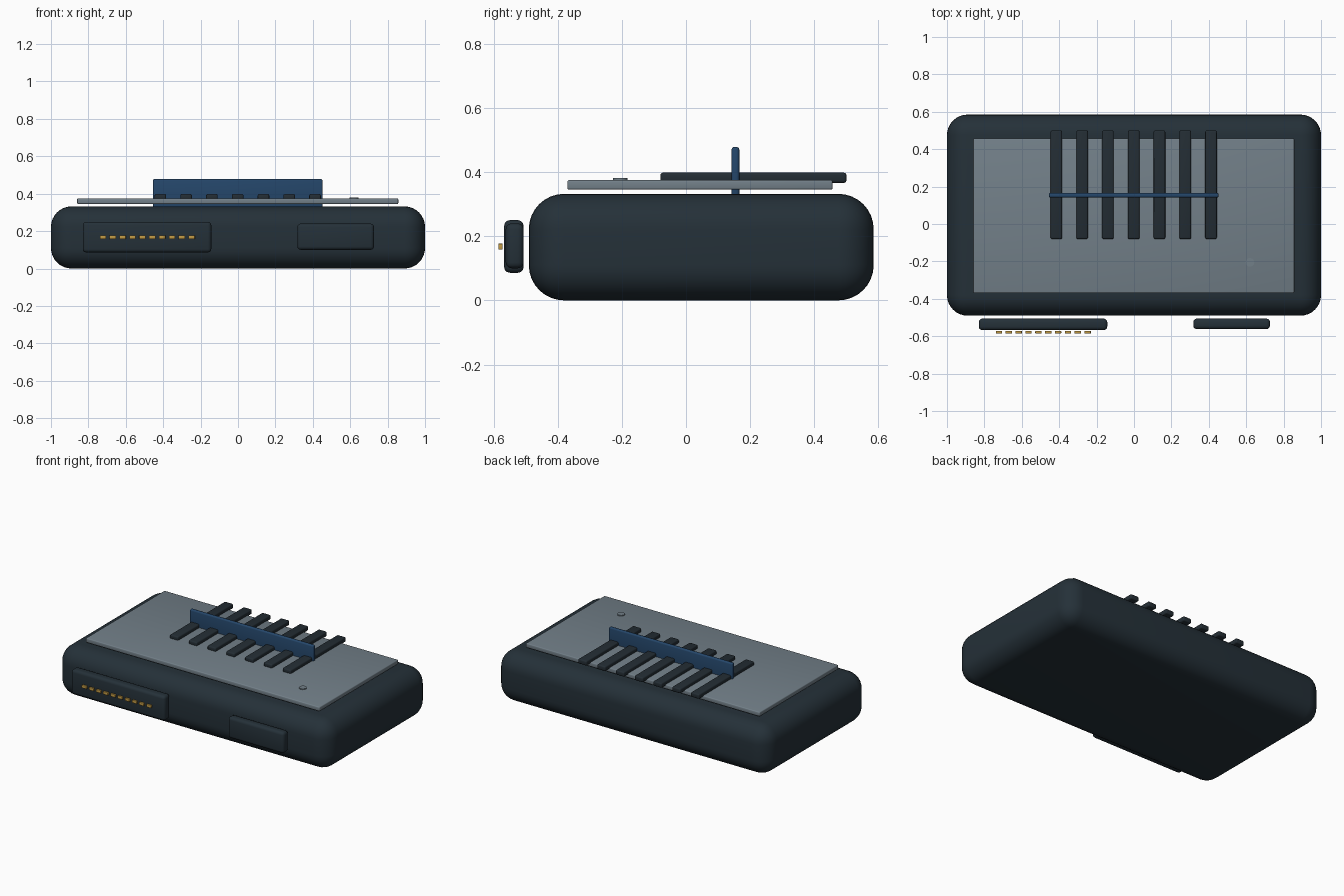
import bpy
import math

cube = bpy.data.objects.get("Cube")
if cube:
    bpy.data.objects.remove(cube, do_unlink=True)


def material(name, rgb):
    m = bpy.data.materials.new(name)
    m.use_nodes = True
    m.diffuse_color = (*rgb, 1)
    m.node_tree.nodes["Principled BSDF"].inputs["Base Color"].default_value = (*rgb, 1)
    return m


shell = material("dark slate", (0.018, 0.030, 0.040))
rib_dark = material("dark rib", (0.017, 0.026, 0.034))
glass = material("grey panel", (0.17, 0.215, 0.25))
blue = material("navy blue", (0.018, 0.062, 0.145))
gold = material("gold", (0.55, 0.33, 0.06))


def finish(name, mat):
    obj = bpy.context.object
    obj.name = name
    obj.data.materials.append(mat)
    bpy.ops.object.shade_smooth_by_angle(angle=math.radians(40))
    return obj


def box(name, low, high, mat, bevel, segments=3):
    """Rounded box spanning two opposite corners."""
    bpy.ops.mesh.primitive_cube_add(
        size=1, location=[(a + b) / 2 for a, b in zip(low, high)])
    obj = bpy.context.object
    obj.scale = [b - a for a, b in zip(low, high)]
    bpy.ops.object.transform_apply(location=False, rotation=False, scale=True)
    mod = obj.modifiers.new("rounded edges", "BEVEL")
    mod.width = bevel
    mod.segments = segments
    bpy.ops.object.modifier_apply(modifier=mod.name)
    return finish(name, mat)


# Main body and the panel floating just above it
box("body", (-1, -0.49, 0), (1, 0.585, 0.332), shell, 0.11, 8)
box("top_panel", (-0.86, -0.37, 0.345), (0.857, 0.457, 0.375), glass, 0.006)

# Small round button on the panel
bpy.ops.mesh.primitive_cylinder_add(vertices=32, radius=0.023, depth=0.012,
                                    location=(0.62, -0.205, 0.375))
finish("panel_button", glass)

# Row of ribs crossed by an upright fin
for i in range(7):
    x = -0.415 + i * 0.1378
    box(f"rib_{i + 1}", (x - 0.031, -0.08, 0.366), (x + 0.031, 0.5, 0.398), rib_dark, 0.008)
box("upright_fin", (-0.455, 0.142, 0.32), (0.452, 0.166, 0.478), blue, 0.008)

# Front connector blocks
box("right_connector", (-0.83, -0.567, 0.086), (-0.143, -0.506, 0.25), shell, 0.018)
box("left_connector", (0.317, -0.562, 0.1), (0.727, -0.506, 0.24), shell, 0.018)

# Contact pins
for i in range(10):
    x = -0.722 + i * 0.0527
    box(f"contact_pin_{i + 1}", (x - 0.017, -0.585, 0.158), (x + 0.017, -0.572, 0.177),
        gold, 0.002, 2)
